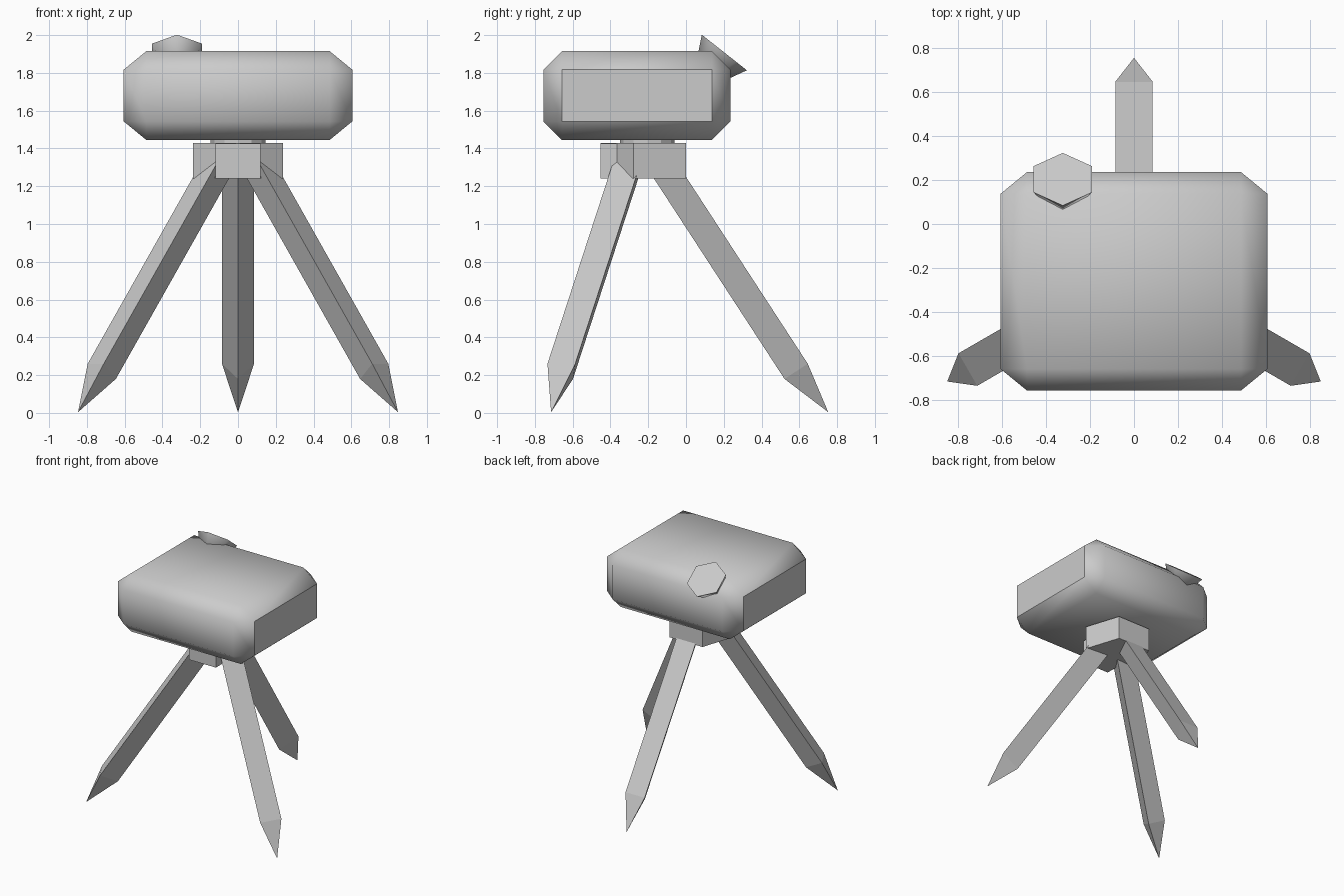
import bpy, bmesh
from math import radians, sin, cos, pi
from mathutils import Vector, Matrix

if "Cube" in bpy.data.objects:
    bpy.data.objects.remove(bpy.data.objects["Cube"])

HUB_Y = -0.225


def finish(name, bm, smooth=None):
    bmesh.ops.recalc_face_normals(bm, faces=bm.faces[:])
    me = bpy.data.meshes.new(name)
    bm.to_mesh(me)
    bm.free()
    ob = bpy.data.objects.new(name, me)
    bpy.context.collection.objects.link(ob)
    if smooth:
        bpy.ops.object.select_all(action='DESELECT')
        ob.select_set(True)
        bpy.context.view_layer.objects.active = ob
        bpy.ops.object.shade_smooth_by_angle(angle=radians(smooth))
    return ob


def box(name, lo, hi):
    lo, hi = Vector(lo), Vector(hi)
    bm = bmesh.new()
    bmesh.ops.create_cube(bm, size=1, matrix=Matrix.Translation((lo + hi) / 2)
                          @ Matrix.Diagonal((*(hi - lo), 1)))
    return finish(name, bm)


def prism(name, sides, r, centre, z0, z1, turn):
    bm = bmesh.new()
    ring = [bm.verts.new((centre[0] + r * cos(turn + 2 * pi * i / sides),
                          centre[1] + r * sin(turn + 2 * pi * i / sides), z0))
            for i in range(sides)]
    face = bm.faces.new(ring)
    top = bmesh.ops.extrude_face_region(bm, geom=[face])['geom']
    bmesh.ops.translate(bm, vec=(0, 0, z1 - z0),
                        verts=[v for v in top if isinstance(v, bmesh.types.BMVert)])
    if len(bm.faces) == sides + 1:      # keep the bottom closed
        bm.faces.new([v for v in ring])
    return finish(name, bm)


# Body: chamfered box, chamfer stretched in x
bm = bmesh.new()
bmesh.ops.create_cube(bm, size=1, matrix=Matrix.Diagonal((1.21 / 1.22, 0.99, 0.47, 1)))
bmesh.ops.bevel(bm, geom=bm.edges[:], offset=0.098, segments=1, affect='EDGES')
bmesh.ops.scale(bm, vec=(1.22, 1, 1), verts=bm.verts[:])
bmesh.ops.translate(bm, vec=(0, -0.26, 1.68), verts=bm.verts[:])
finish("body", bm, 48)

# Button: six-sided cone sunk point-first into the top back edge
bm = bmesh.new()
axis = Vector((0, 0.62, 0.785)).normalized()
down = Vector((0, axis.z, -axis.y))
mid = Vector((-0.323, 0.203, 1.908))
rim = [bm.verts.new(mid + 0.152 * (down * cos(i * pi / 3) + Vector((sin(i * pi / 3), 0, 0))))
       for i in range(6)]
apex = bm.verts.new(mid - axis * 0.3)
bm.faces.new(rim)
for i in range(6):
    bm.faces.new((rim[i], rim[i - 1], apex))
finish("button", bm, 60)

# Mount: pentagonal hub with a front block and a thin neck under the body
prism("hub", 5, 0.25, (0, -0.202), 1.24, 1.43, -pi / 2)
box("hub_front_block", (-0.12, -0.452, 1.24), (0.12, -0.3, 1.425))
prism("neck", 12, 0.145, (0, -0.205), 1.40, 1.46, 0)

# Legs: triangular bars with pointed feet, spaced evenly round the hub
t = Vector((0, 0.546, -0.838))
n = Vector((0, 0.838, 0.546))
for k, name in enumerate(("back_leg", "front_left_leg", "front_right_leg")):
    bm = bmesh.new()
    rings = [[bm.verts.new(t * a + n * h + Vector((x, 0, 0)))
              for x, h in ((-0.085, 0.682), (0.085, 0.682), (0, 0.535))]
             for a in (-1.2, 0.134)]
    tip = bm.verts.new(t * 0.408 + n * 0.633)
    bm.faces.new(rings[0])
    for i in range(3):
        bm.faces.new((rings[0][i], rings[0][i - 1], rings[1][i - 1], rings[1][i]))
        bm.faces.new((rings[1][i], rings[1][i - 1], tip))
    bmesh.ops.rotate(bm, cent=(0, HUB_Y, 0), verts=bm.verts[:],
                     matrix=Matrix.Rotation(radians(120 * k), 3, 'Z'))
    finish(name, bm)
